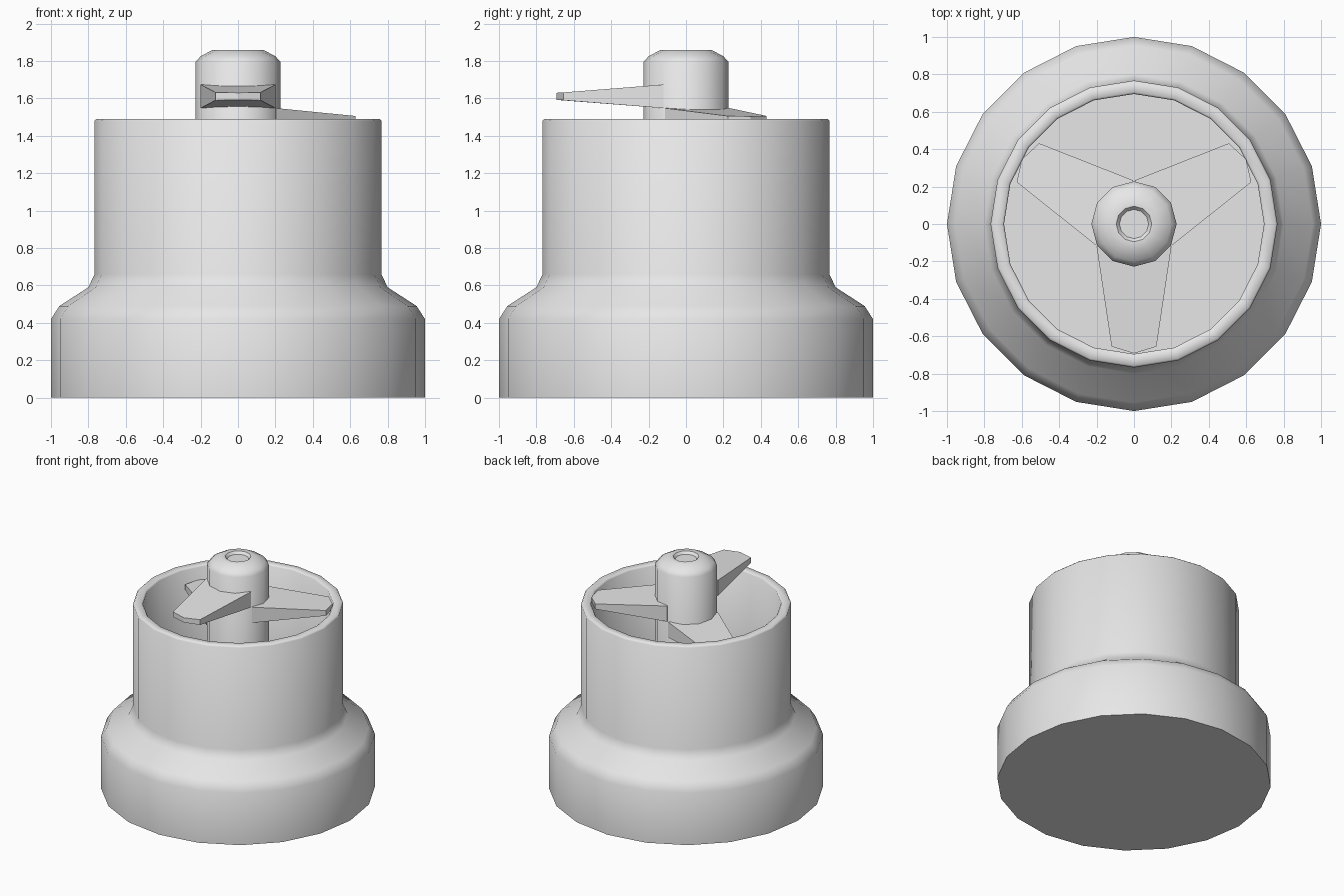
import bpy
import bmesh
import math
from mathutils import Matrix

cube = bpy.data.objects.get("Cube")
if cube:
    bpy.data.objects.remove(cube, do_unlink=True)

# Single grey finish
grey = bpy.data.materials.new("light_grey")
grey.use_nodes = True
colour = (0.8, 0.8, 0.8, 1)
grey.diffuse_color = colour
grey.node_tree.nodes["Principled BSDF"].inputs["Base Color"].default_value = colour


def add_object(name, bm, smooth_angle=None):
    bmesh.ops.recalc_face_normals(bm, faces=bm.faces)
    mesh = bpy.data.meshes.new(name)
    bm.to_mesh(mesh)
    bm.free()
    mesh.materials.append(grey)
    ob = bpy.data.objects.new(name, mesh)
    bpy.context.collection.objects.link(ob)
    if smooth_angle:
        bpy.ops.object.select_all(action='DESELECT')
        ob.select_set(True)
        bpy.context.view_layer.objects.active = ob
        bpy.ops.object.shade_smooth_by_angle(angle=math.radians(smooth_angle))
    return ob


def lathe(name, profile, sides, smooth_angle):
    """Turn a (radius, height) profile around z and cap both ends."""
    bm = bmesh.new()
    rings = []
    for r, z in profile:
        angles = [math.tau * i / sides for i in range(sides)]
        rings.append([bm.verts.new((r * math.cos(a), r * math.sin(a), z)) for a in angles])
    for low, high in zip(rings, rings[1:]):
        for i in range(sides):
            j = (i + 1) % sides
            bm.faces.new((low[i], low[j], high[j], high[i]))
    bm.faces.new(rings[0])
    bm.faces.new(rings[-1])
    return add_object(name, bm, smooth_angle)


# Flared cup with a thin rounded rim and a deep well
lathe("cup_body", [(1, 0), (1, 0.42), (0.955, 0.49), (0.80, 0.59), (0.767, 0.66),
                   (0.767, 1.48), (0.757, 1.49), (0.705, 1.49), (0.695, 1.48),
                   (0.695, 0.6)], 20, 46)

# Central spindle with a domed top and small dimple
lathe("spindle", [(0.228, 0.58), (0.228, 1.795), (0.2, 1.825), (0.135, 1.86),
                  (0.095, 1.86), (0.078, 1.84)], 12, 46)


def blade(name, turn, drop):
    """Tapered blade pointing to the front, then turned and lowered."""
    outline = [(-0.2, -0.12, 0.063), (-0.12, -0.655, 0.021), (0, -0.692, 0.019),
               (0.12, -0.655, 0.021), (0.2, -0.12, 0.063)]
    bm = bmesh.new()
    top, bottom = ([bm.verts.new((x, y, 1.611 + side * h)) for x, y, h in outline]
                   for side in (1, -1))
    bm.faces.new(top)
    bm.faces.new(bottom)
    for i in range(len(outline)):
        j = (i + 1) % len(outline)
        bm.faces.new((top[i], top[j], bottom[j], bottom[i]))
    place = Matrix.Translation((0, 0, -drop)) @ Matrix.Rotation(turn, 4, 'Z')
    bmesh.ops.transform(bm, matrix=place, verts=bm.verts)
    add_object(name, bm)


# Three blades stepping down around the spindle
for step, label in enumerate(("upper", "middle", "lower")):
    blade(label + "_blade", math.tau * step / 3, 0.126 * step)
